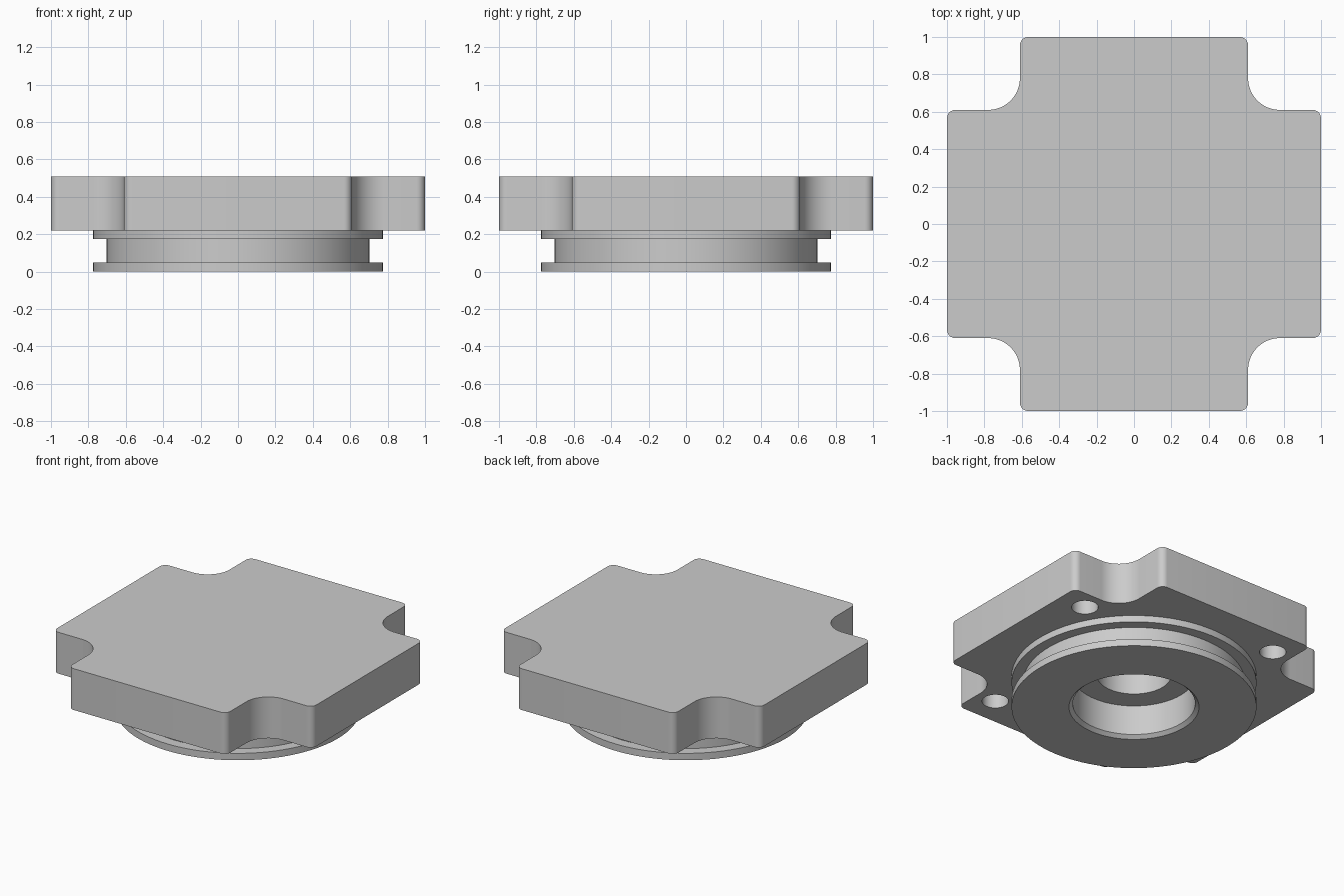
import bpy, bmesh, math
from mathutils import Vector

if "Cube" in bpy.data.objects:
    bpy.data.objects.remove(bpy.data.objects["Cube"])

grey = bpy.data.materials.new("plain grey")
grey.diffuse_color = (0.6, 0.6, 0.6, 1)
grey.use_nodes = True
grey.node_tree.nodes["Principled BSDF"].inputs["Base Color"].default_value = grey.diffuse_color


def make_object(name, bm):
    bmesh.ops.recalc_face_normals(bm, faces=bm.faces)
    mesh = bpy.data.meshes.new(name)
    bm.to_mesh(mesh)
    bm.free()
    mesh.materials.append(grey)
    obj = bpy.data.objects.new(name, mesh)
    bpy.context.collection.objects.link(obj)
    return obj


def lathe(name, profile, steps=96, centre=(0, 0)):
    """Closed solid of revolution from (radius, height) points."""
    bm = bmesh.new()
    rings = []
    for r, z in profile:
        rings.append([bm.verts.new((centre[0] + r * math.cos(2 * math.pi * i / steps),
                                    centre[1] + r * math.sin(2 * math.pi * i / steps), z))
                      for i in range(steps)])
    for a, b in zip(rings, rings[1:]):
        for i in range(steps):
            j = (i + 1) % steps
            bm.faces.new((a[i], a[j], b[j], b[i]))
    bm.faces.new(rings[0])
    bm.faces.new(rings[-1])
    return make_object(name, bm)


def arc(cx, cy, r, start, end, n):
    return [Vector((cx + r * math.cos(math.radians(start + (end - start) * i / n)),
                    cy + r * math.sin(math.radians(start + (end - start) * i / n)), 0))
            for i in range(n + 1)]


def combine(target, tool, operation):
    mod = target.modifiers.new(operation.lower(), 'BOOLEAN')
    mod.operation = operation
    mod.solver = 'EXACT'
    mod.object = tool
    bpy.context.view_layer.objects.active = target
    bpy.ops.object.modifier_apply(modifier=mod.name)
    bpy.data.objects.remove(tool, do_unlink=True)


# Square plate with a filleted notch at each corner
HALF, ARM, ROUND, FILLET = 1.0, 0.61, 0.045, 0.17
Z_BOTTOM, Z_TOP = 0.22, 0.508
corner = (arc(HALF - ROUND, ARM - ROUND, ROUND, 0, 90, 8)
          + arc(ARM + FILLET, ARM + FILLET, FILLET, 270, 180, 20)
          + arc(ARM - ROUND, HALF - ROUND, ROUND, 0, 90, 8))
bm = bmesh.new()
outline = []
for quarter in range(4):
    c, s = ((1, 0), (0, 1), (-1, 0), (0, -1))[quarter]
    outline += [bm.verts.new((c * p.x - s * p.y, s * p.x + c * p.y, Z_BOTTOM)) for p in corner]
base = bm.faces.new(outline)
top = bmesh.ops.extrude_face_region(bm, geom=[base], use_keep_orig=True)
bmesh.ops.translate(bm, vec=(0, 0, Z_TOP - Z_BOTTOM),
                    verts=[v for v in top["geom"] if isinstance(v, bmesh.types.BMVert)])
body = make_object("flanged_cap", bm)

# Round hub with a groove between two rims
hub = lathe("grooved_hub", [(0.774, 0), (0.774, 0.048), (0.703, 0.048), (0.703, 0.174),
                            (0.774, 0.174), (0.774, 0.22), (0.6, 0.22), (0.6, 0.3)])
combine(body, hub, 'UNION')

# Chamfered stepped bore, open at the bottom
bore = lathe("stepped_bore", [(0.433, -0.02), (0.387, 0.022), (0.387, 0.23),
                              (0.235, 0.23), (0.235, 0.42)])
combine(body, bore, 'DIFFERENCE')

# Four blind bolt holes in the underside of the plate
for k in range(4):
    a = math.radians(30.5 + 90 * k)
    hole = lathe("bolt_hole", [(0.084, 0.1), (0.084, 0.42)], 40,
                 (0.93 * math.cos(a), 0.93 * math.sin(a)))
    combine(body, hole, 'DIFFERENCE')

# Smooth round walls, crisp edges
bpy.ops.object.select_all(action='DESELECT')
body.select_set(True)
bpy.context.view_layer.objects.active = body
bpy.ops.object.shade_smooth_by_angle(angle=math.radians(30))
